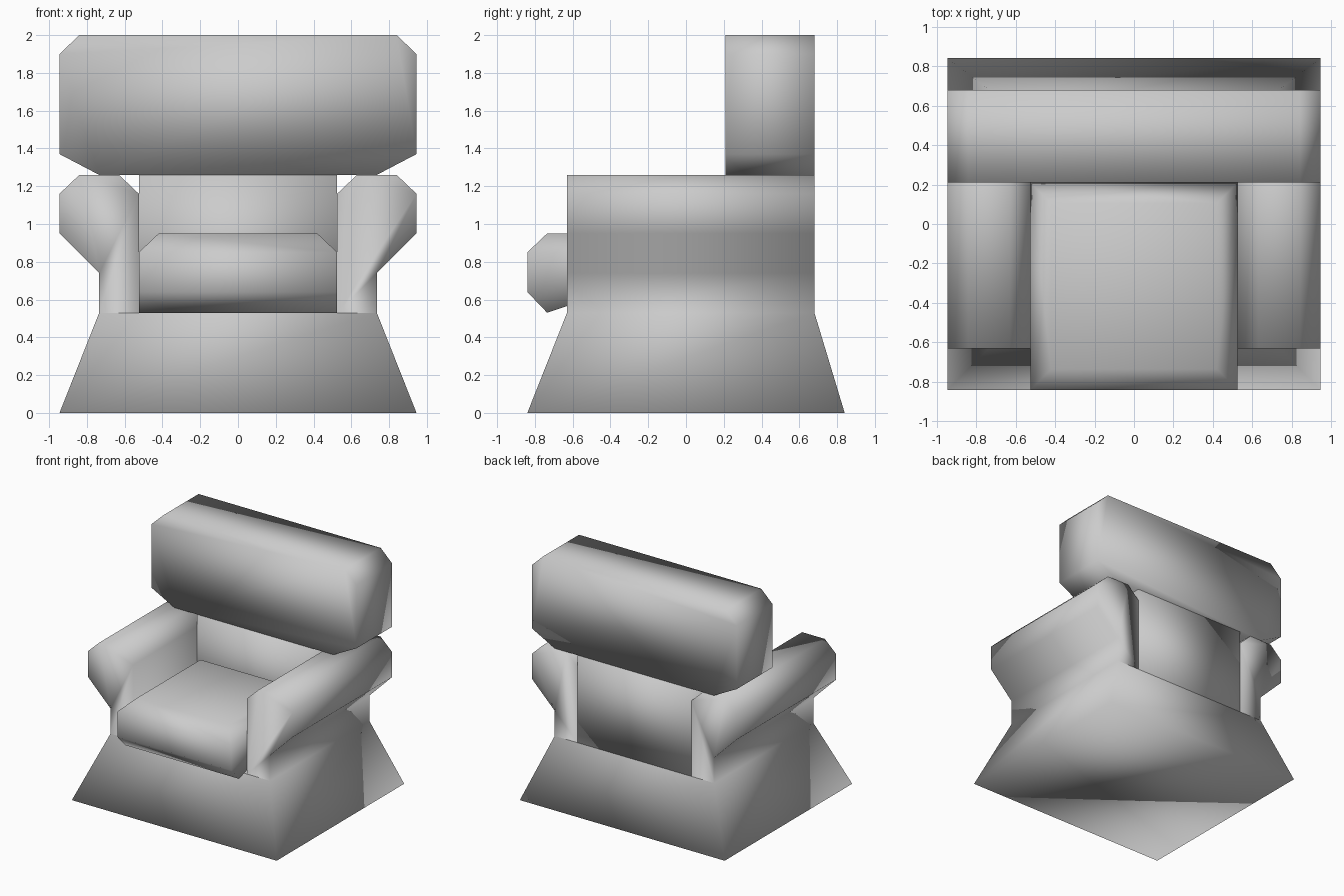
import bpy
import bmesh

if "Cube" in bpy.data.objects:
    bpy.data.objects.remove(bpy.data.objects["Cube"], do_unlink=True)

grey = bpy.data.materials.new("soft_grey")
grey.use_nodes = True
grey.diffuse_color = (0.6, 0.6, 0.6, 1)
grey.node_tree.nodes["Principled BSDF"].inputs["Base Color"].default_value = (0.6, 0.6, 0.6, 1)

FRONT, BACK, REST = -0.63, 0.68, 0.21   # depth planes of body and backrest
SEAT_Z, ARM_Z = 0.53, 1.26


def finish(name, bm):
    """Turn a bmesh into a smooth shaded object."""
    bmesh.ops.recalc_face_normals(bm, faces=bm.faces)
    for face in bm.faces:
        face.smooth = True
    mesh = bpy.data.meshes.new(name)
    bm.to_mesh(mesh)
    bm.free()
    mesh.materials.append(grey)
    obj = bpy.data.objects.new(name, mesh)
    bpy.context.collection.objects.link(obj)


def ring(bm, profile, y):
    return [bm.verts.new((x, y, z)) for x, z in profile]


def strip(bm, a, b, closed=True):
    """Bridge two rings of equal length with quads."""
    n = len(a)
    for i in range(n if closed else n - 1):
        j = (i + 1) % n
        bm.faces.new((a[i], a[j], b[j], b[i]))


def prism(name, profile, y0, y1):
    bm = bmesh.new()
    a, b = ring(bm, profile, y0), ring(bm, profile, y1)
    strip(bm, a, b)
    bm.faces.new(a)
    bm.faces.new(b)
    finish(name, bm)


def mirrored(half):
    return half + [(-x, z) for x, z in reversed(half)]


# Body: flared base with both padded arms growing out of it
arm = [(0.735, SEAT_Z), (0.735, 0.74), (0.945, 0.95), (0.945, 1.16),
       (0.84, ARM_Z), (0.63, ARM_Z), (0.525, 1.16), (0.525, SEAT_Z)]
bm = bmesh.new()
front, back = ring(bm, mirrored(arm), FRONT), ring(bm, mirrored(arm), BACK)
strip(bm, front, back, closed=False)
for cap in (front, back):
    bm.faces.new(cap[:8])
    bm.faces.new(cap[8:])
foot = [bm.verts.new((x, y, 0)) for x, y in
        ((-0.945, -0.84), (0.945, -0.84), (0.945, 0.84), (-0.945, 0.84))]
strip(bm, foot, [front[-1], front[0], back[0], back[-1]])
bm.faces.new(foot)
finish("base_and_arms", bm)

# Lower back panel between the arms
prism("back_panel", mirrored([(0.525, SEAT_Z), (0.525, ARM_Z)]), REST, BACK)

# Wide headrest block with clipped corners
prism("backrest", mirrored([(0.735, ARM_Z), (0.945, 1.37), (0.945, 1.9), (0.84, 2.0)]),
      REST, BACK)

# Seat cushion: chamfered top, rounded nose, underside rising to the back
bm = bmesh.new()


def row(x, y, z):
    return [bm.verts.new((-x, y, z)), bm.verts.new((x, y, z))]


top_back, top_front = row(0.42, 0.105, 0.95), row(0.42, -0.735, 0.95)
rim_back, rim_front = row(0.525, REST, 0.85), row(0.525, -0.84, 0.85)
nose, under = row(0.525, -0.84, 0.64), row(0.525, -0.735, SEAT_Z)
rows = [rim_back, top_back, top_front, rim_front, nose, under]
for a, b in zip(rows, rows[1:] + rows[:1]):
    bm.faces.new((a[0], a[1], b[1], b[0]))
for s in (0, 1):
    bm.faces.new((rim_back[s], top_back[s], top_front[s], rim_front[s]))
    bm.faces.new((rim_back[s], rim_front[s], nose[s], under[s]))
finish("seat_cushion", bm)
